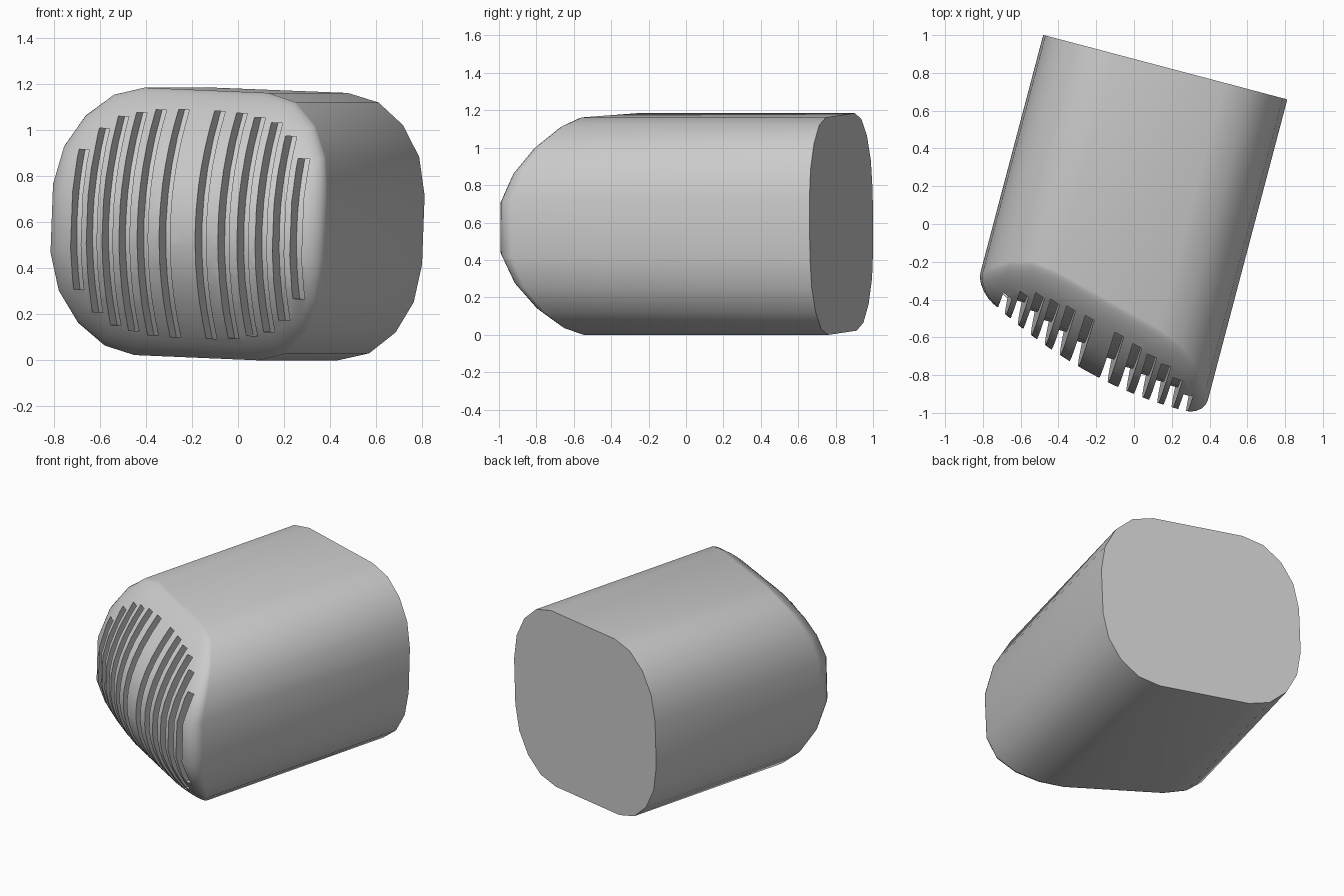
import bpy, bmesh, math
from mathutils import Matrix

if "Cube" in bpy.data.objects:
    bpy.data.objects.remove(bpy.data.objects["Cube"])

# placement of the whole object: slight roll, then turned in plan
PLACE = (Matrix.Translation((0, 0, 0.592)) @ Matrix.Rotation(math.radians(-14.8), 4, 'Z')
         @ Matrix.Translation((-0.052, 0, 0)) @ Matrix.Rotation(math.radians(2.2), 4, 'Y'))
BACK = 0.845


def front(x, z):
    """Depth of the slanted, bulging front face."""
    return -0.815 - 0.26 * x + 0.18 * x * x + 1.0 * z * z


def make_object(name, bm):
    bmesh.ops.recalc_face_normals(bm, faces=bm.faces)
    bm.transform(PLACE)
    me = bpy.data.meshes.new(name)
    bm.to_mesh(me)
    bm.free()
    ob = bpy.data.objects.new(name, me)
    bpy.context.collection.objects.link(ob)
    return ob


def bridge(bm, r0, r1):
    n = len(r0)
    for i in range(n):
        bm.faces.new((r0[i], r0[(i + 1) % n], r1[(i + 1) % n], r1[i]))


# rounded 20-sided cross-section, mirrored from one quadrant
quad = [(0.663, 0.15), (0.632, 0.316), (0.555, 0.451), (0.44, 0.546), (0.30, 0.582)]
half = quad + [(-x, z) for x, z in reversed(quad)]
section = half + [(-x, -z) for x, z in half]

# body: straight shell, softened rim, bulging front cap
bm = bmesh.new()
back_ring = [bm.verts.new((x, BACK, z)) for x, z in section]
bm.faces.new(back_ring)
prev = back_ring
levels = [(0.16 * (1 - math.cos(t)), 1 - math.sin(t))
          for t in (math.pi / 2 * i / 5 for i in range(6))]
levels += [(0.28, 0), (0.42, 0), (0.56, 0), (0.70, 0), (0.85, 0)]
for inset, lift in levels:
    ring = []
    for x, z in section:
        r = 0.1 * (1 - 0.65 * abs(z) / 0.582)
        px, pz = x * (1 - inset), z * (1 - inset)
        ring.append(bm.verts.new((px, front(px, pz) + r * lift, pz)))
    bridge(bm, prev, ring)
    prev = ring
tip = bm.verts.new((0, front(0, 0), 0))
for i in range(len(prev)):
    bm.faces.new((prev[i], prev[(i + 1) % len(prev)], tip))
body = make_object("slotted_body", bm)

# cutter: upright slots whose floors follow the front face
bm = bmesh.new()
slots = [(0.087, 0.495), (0.195, 0.49), (0.285, 0.475),
         (0.37, 0.455), (0.45, 0.40), (0.53, 0.305)]
WIDTH, DEPTH = 0.052, 0.12
for off, h in slots:
    for side in (-1, 1):
        xc = 0.02 + side * off
        zs = [h * (k / 4 - 1) for k in range(9)]
        prof = [(front(xc, z) + DEPTH, z) for z in zs] + [(-1.5, h), (-1.5, -h)]
        a = [bm.verts.new((xc - WIDTH / 2, y, z)) for y, z in prof]
        b = [bm.verts.new((xc + WIDTH / 2, y, z)) for y, z in prof]
        bm.faces.new(a)
        bm.faces.new(b)
        bridge(bm, a, b)
cutter = make_object("slot_cutter", bm)
cutter.hide_render = True

mod = body.modifiers.new("slots", 'BOOLEAN')
mod.operation = 'DIFFERENCE'
mod.solver = 'EXACT'
mod.object = cutter
bpy.context.view_layer.objects.active = body
body.select_set(True)
bpy.ops.object.modifier_apply(modifier=mod.name)
bpy.data.objects.remove(cutter)

# smooth shading with crisp slot and back edges
bpy.ops.object.shade_smooth_by_angle(angle=math.radians(35))
